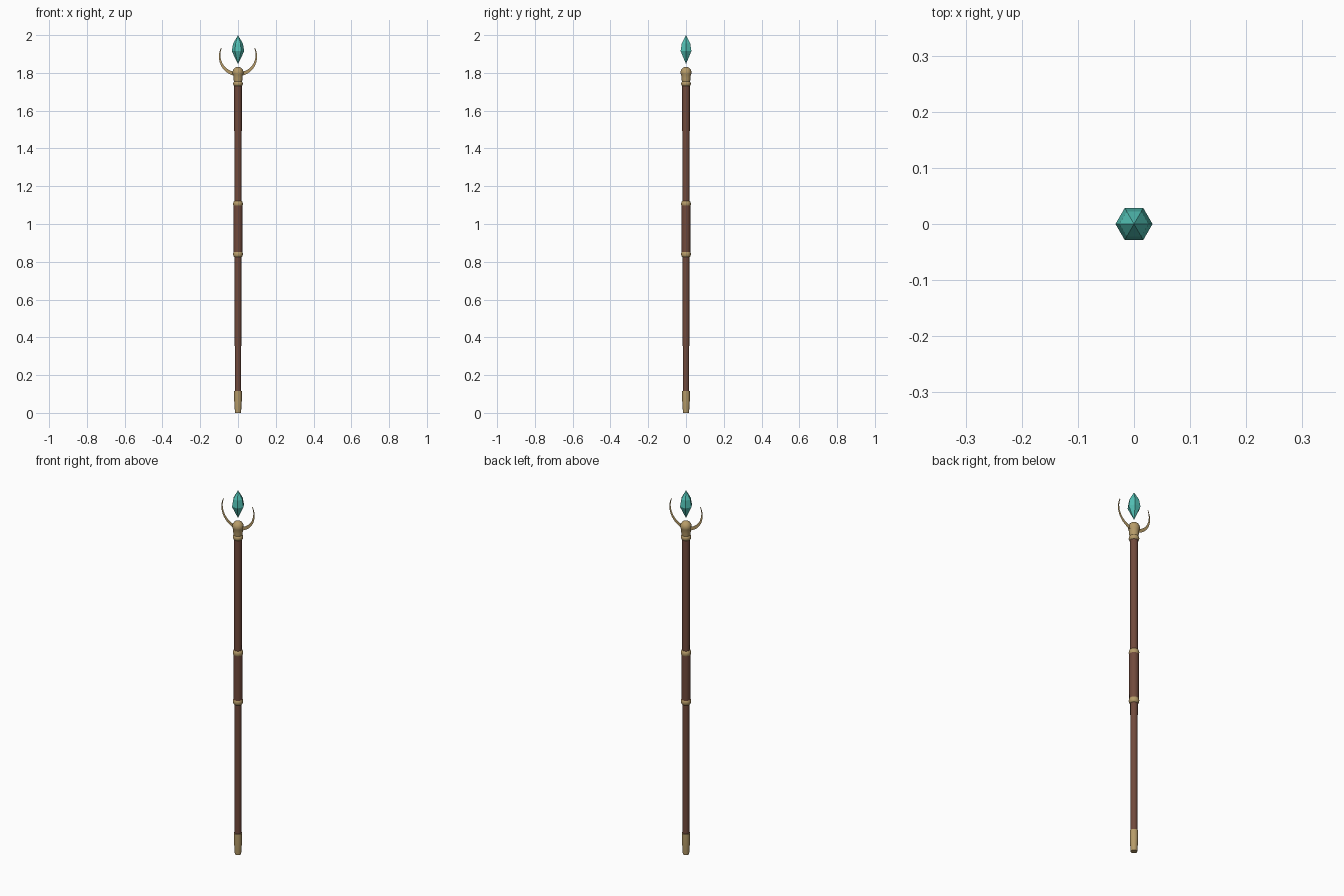
import bpy, bmesh, math

if "Cube" in bpy.data.objects:
    bpy.data.objects.remove(bpy.data.objects["Cube"])


def mat(name, rgb):
    m = bpy.data.materials.new(name)
    m.diffuse_color = (*rgb, 1)
    m.use_nodes = True
    m.node_tree.nodes["Principled BSDF"].inputs["Base Color"].default_value = m.diffuse_color
    return m


WOOD = mat("dark wood", (0.165, 0.068, 0.045))
GOLD = mat("aged gold", (0.47, 0.33, 0.14))
TEAL = mat("teal crystal", (0.085, 0.53, 0.46))


def finish(name, bm, material, smooth):
    bmesh.ops.remove_doubles(bm, verts=bm.verts, dist=1e-5)
    me = bpy.data.meshes.new(name)
    bm.to_mesh(me)
    bm.free()
    me.materials.append(material)
    ob = bpy.data.objects.new(name, me)
    bpy.context.collection.objects.link(ob)
    if smooth:
        bpy.ops.object.select_all(action='DESELECT')
        ob.select_set(True)
        bpy.context.view_layer.objects.active = ob
        bpy.ops.object.shade_smooth_by_angle(angle=math.radians(40))
    return ob


def lathe(name, profile, material, sides=16, smooth=True):
    """Revolve (radius, z) points, listed bottom to top, around z."""
    bm = bmesh.new()
    rings = [[bm.verts.new((r * math.cos(2 * math.pi * i / sides),
                            r * math.sin(2 * math.pi * i / sides), z))
              for i in range(sides)] if r > 0 else [bm.verts.new((0, 0, z))]
             for r, z in profile]
    for a, b in zip(rings, rings[1:]):
        for i in range(sides):
            j = (i + 1) % sides
            if len(a) == 1:
                bm.faces.new((a[0], b[j], b[i]))
            elif len(b) == 1:
                bm.faces.new((a[i], a[j], b[0]))
            else:
                bm.faces.new((a[i], a[j], b[j], b[i]))
    if len(rings[0]) > 1:
        bm.faces.new(rings[0][::-1])
    if len(rings[-1]) > 1:
        bm.faces.new(rings[-1])
    return finish(name, bm, material, smooth)


def band(name, z, r, half):
    """Rounded ring around the shaft."""
    steps = [math.radians(a) for a in range(-90, 91, 30)]
    pts = [(r - 0.010 + 0.010 * math.cos(a), z + half * math.sin(a)) for a in steps]
    return lathe(name, pts, GOLD)


# tapered shaft, thicker grip and metal foot
lathe("shaft", [(0.0165, 0.05), (0.0205, 1.77)], WOOD)
lathe("grip", [(0.023, 0.85), (0.024, 0.97), (0.024, 1.10)], WOOD)
lathe("foot_cap", [(0.016, 0.0), (0.018, 0.03), (0.0205, 0.07), (0.0205, 0.115)], GOLD)

# gold bands
band("lower_grip_band", 0.84, 0.026, 0.017)
band("upper_grip_band", 1.107, 0.026, 0.017)
band("neck_band", 1.743, 0.026, 0.014)

# head: collar flowing into a ball
ball = [(0.029 * math.cos(math.radians(a)), 1.802 + 0.030 * math.sin(math.radians(a)))
        for a in range(-30, 90, 15)]
lathe("head_ball", [(0.021, 1.752), (0.024, 1.770)] + ball + [(0, 1.832)], GOLD)

# flat crescent cradle in the x-z plane (paper thin)
bm = bmesh.new()
N = 40
edge = []
for i in range(N + 1):
    t = 2 * i / N - 1
    a = math.radians(-90 + 115 * t)
    w = 0.011 - 0.009 * abs(t)
    edge.append([bm.verts.new((r * math.cos(a), 0, 1.89 + r * math.sin(a)))
                 for r in (0.097 + w, 0.097 - w)])
for (a, b), (c, d) in zip(edge, edge[1:]):
    bm.faces.new((a, c, d, b))
finish("crescent", bm, GOLD, False)

# floating six-sided crystal
lathe("crystal", [(0, 1.847), (0.033, 1.915), (0.026, 1.955), (0, 2.0)], TEAL, 6, False)
